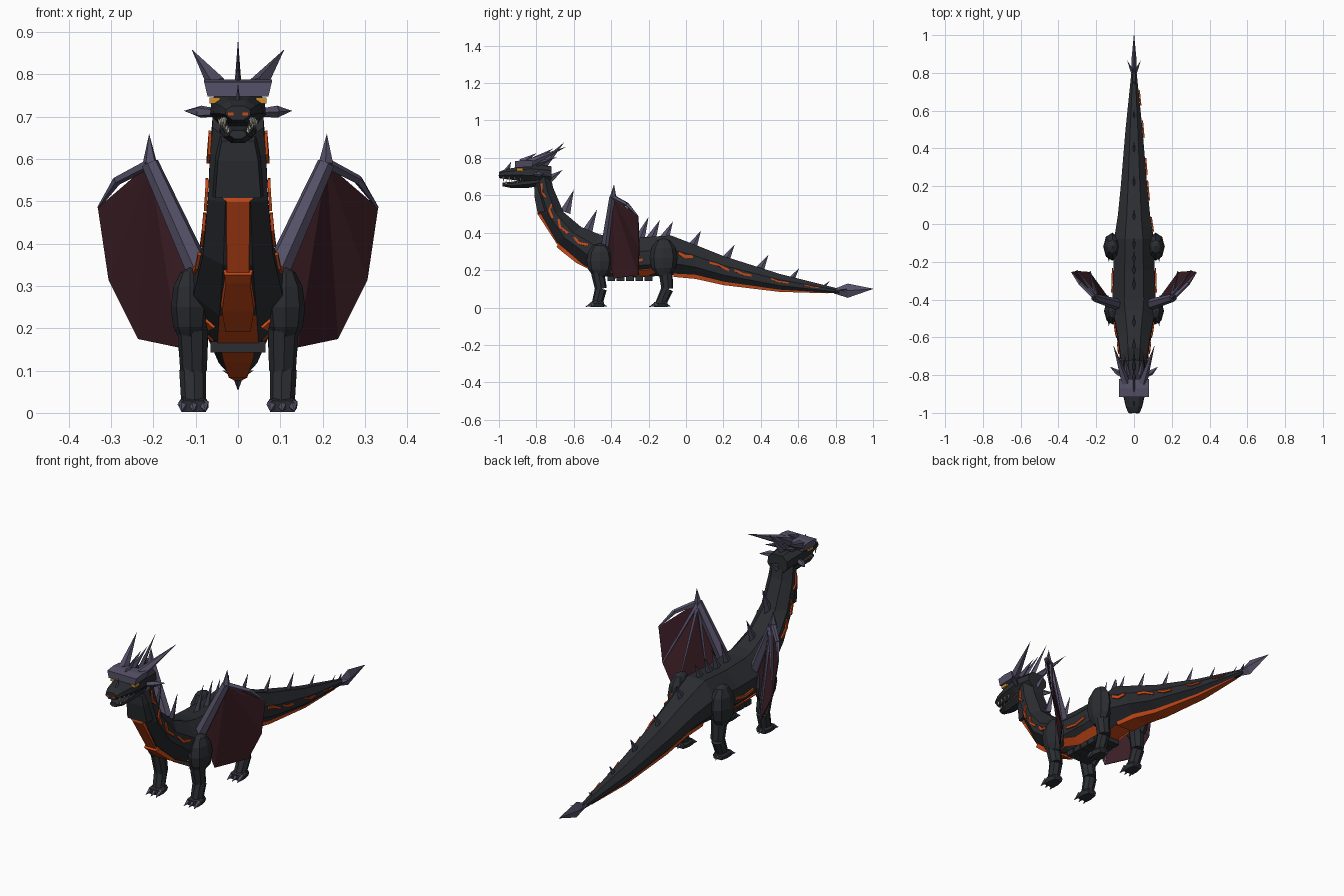
import bpy, bmesh, math
from mathutils import Vector, Matrix

if "Cube" in bpy.data.objects:
    bpy.data.objects.remove(bpy.data.objects["Cube"])


def material(name, rgb):
    m = bpy.data.materials.new(name)
    m.diffuse_color = (*rgb, 1)
    m.use_nodes = True
    m.node_tree.nodes["Principled BSDF"].inputs["Base Color"].default_value = m.diffuse_color
    return m


HIDE = material("charcoal_hide", (0.024, 0.026, 0.031))
HORN = material("purple_grey_horn", (0.094, 0.083, 0.140))
SKIN = material("maroon_membrane", (0.043, 0.012, 0.018))
LAVA = material("ember_orange", (0.60, 0.068, 0.009))
GOLD = material("gold_eye", (0.62, 0.27, 0.03))
BONE = material("pale_tooth", (0.50, 0.47, 0.40))


def finish(name, bm, *mats, thick=0):
    bmesh.ops.recalc_face_normals(bm, faces=bm.faces)
    me = bpy.data.meshes.new(name)
    bm.to_mesh(me)
    bm.free()
    ob = bpy.data.objects.new(name, me)
    bpy.context.collection.objects.link(ob)
    for m in mats:
        me.materials.append(m)
    if thick:
        mod = ob.modifiers.new("thickness", "SOLIDIFY")
        mod.thickness, mod.offset = thick, 0
    return ob


def limb(bm, p0, p1, r0, r1, sides=6, flat=1.0):
    """Tapered prism between two points; r1 = 0 gives a spike."""
    p0, p1 = Vector(p0), Vector(p1)
    d = p1 - p0
    q = d.to_track_quat('Z', 'X').to_matrix().to_4x4()
    bmesh.ops.create_cone(bm, cap_ends=True, segments=sides, radius1=r0, radius2=r1, depth=d.length,
                          matrix=Matrix.Translation((p0 + p1) / 2) @ q @ Matrix.Diagonal((1, flat, 1, 1)))


def box(bm, c, size):
    bmesh.ops.create_cube(bm, size=1, matrix=Matrix.Translation(c) @ Matrix.Diagonal((*size, 1)))


def loft(bm, rings):
    """Skin closed rings of points and cap both ends; returns the faces by segment."""
    vs = [[bm.verts.new(p) for p in r] for r in rings]
    n = len(vs[0])
    out = [[bm.faces.new((a[k], a[(k + 1) % n], b[(k + 1) % n], b[k])) for k in range(n)]
           for a, b in zip(vs, vs[1:])]
    bm.faces.new(vs[0])
    bm.faces.new(vs[-1])
    return out


# Neck, body and tail: (bottom y, bottom z, top y, top z, half width)
SPINE = [(-.81, .65, -.73, .73, .060), (-.80, .60, -.71, .64, .066), (-.775, .50, -.655, .51, .071),
         (-.69, .35, -.56, .43, .083), (-.55, .23, -.46, .39, .105), (-.42, .165, -.40, .38, .115),
         (-.25, .16, -.25, .375, .110), (-.08, .175, -.08, .385, .105), (.05, .165, .05, .335, .085),
         (.20, .13, .20, .275, .070), (.50, .09, .50, .18, .045), (.82, .075, .82, .10, .012)]
PROFILE = [(.42, 0), (1, .3), (1, .65), (.45, 1), (-.45, 1), (-1, .65), (-1, .3), (-.42, 0)]


def at(i, u, v, out=0):
    """Point on the body: i along the spine, u across, v from bottom to top."""
    k = min(int(i), len(SPINE) - 2)
    a = [p + (q - p) * (i - k) for p, q in zip(SPINE[k], SPINE[k + 1])]
    return Vector((a[4] * u + math.copysign(out, u), a[0] + (a[2] - a[0]) * v, a[1] + (a[3] - a[1]) * v))


bm = bmesh.new()
segments = loft(bm, [[at(i, u, v) for u, v in PROFILE] for i in range(len(SPINE))])
for k in (4, 5, 6):                      # glow between the belly ribs
    segments[k][7].material_index = 1
finish("body", bm, HIDE, LAVA)

# Glowing chest plates, each with a wide upper lip, and the tail underside
bm = bmesh.new()
for rows in ([(1.85, .68, -.12), (2.0, .42, -.15), (3.15, .34, -.09)],
             [(3.1, .42, -.14), (3.25, .36, -.14), (3.8, .42, -.10), (4.45, .30, -.05)],
             [(7.1, .50, -.05), (8, .54, -.07), (9, .54, -.07), (10, .54, -.07), (10.8, .5, -.05)]):
    loft(bm, [[at(i, w, .06), at(i, w * .9, o), at(i, -w * .9, o), at(i, -w, .06)] for i, w, o in rows])
finish("glowing_underside_plates", bm, LAVA)

# Dark throat plate and belly ribs
bm = bmesh.new()
loft(bm, [[at(i, w, .2), at(i, w * .9, o), at(i, -w * .9, o), at(i, -w, .2)]
          for i, w, o in [(.1, .7, -.03), (1, .8, -.12), (1.9, .85, -.14)]])
for k in range(5):
    box(bm, (0, -.40 + k * .05, .156), (.13 - .004 * k, .042, .026))
finish("throat_and_belly_plates", bm, HIDE)

# Glowing cracks along the flanks: half height, then points (along, up)
bm = bmesh.new()
CRACKS = [(.05, [(.3, .42), (1, .33), (1.25, .48)]), (.05, [(1.6, .62), (1.85, .42), (2.2, .36)]),
          (.045, [(2.3, .55), (2.6, .40), (2.95, .50)]), (.04, [(3.2, .52), (3.5, .45), (3.8, .56)]),
          (.075, [(4.5, .10), (5, .19), (5.5, .11), (6.3, .11), (6.6, .19), (6.9, .22)]),
          (.03, [(5.3, .42), (5.7, .38), (6.1, .44)])]
TAIL = [(.045, p) for p in ([(7.3, .6), (7.6, .55), (7.9, .62)], [(8.5, .6), (8.8, .62), (9.1, .52)],
                            [(9.2, .58), (9.35, .5), (9.5, .52)], [(9.85, .6), (9.97, .52), (10.15, .55)],
                            [(10.4, .6), (10.55, .5), (10.65, .56)])]
for s, lines in ((1, CRACKS + TAIL), (-1, CRACKS)):
    for half, line in lines:
        pairs = []
        for i, v in line:
            pairs.append([bm.verts.new(at(i, s * min(1, .42 + .58 * h / .3), h, .004)) for h in (v - half, v + half)])
        for a, b in zip(pairs, pairs[1:]):
            bm.faces.new((a[0], a[1], b[1], b[0]))
finish("glowing_cracks", bm, LAVA, thick=.007)

# Back spikes: base y, base z, tip y, tip z
bm = bmesh.new()
for y0, z0, y1, z1 in [(-.645, .52, -.60, .63), (-.53, .41, -.475, .525), (-.33, .37, -.27, .49),
                       (-.25, .37, -.20, .485), (-.19, .37, -.14, .468), (-.12, .37, -.07, .46),
                       (.03, .33, .08, .41), (.21, .265, .26, .335), (.39, .205, .44, .28),
                       (.56, .155, .605, .21), (.73, .115, .77, .143)]:
    limb(bm, (0, y0, z0 - .01), (0, y1, z1), min(.028, (z1 - z0) * .34), 0, 4, .35)
finish("back_spikes", bm, HORN)

# Tail blade with side barbs
bm = bmesh.new()
loft(bm, [[(w, y, z), (0, y, z + h), (-w, y, z), (0, y, z - h)]
          for y, z, w, h in [(.79, .087, .012, .012), (.865, .09, .014, .038), (1, .10, .001, .001)]])
for s in (1, -1):
    limb(bm, (0, .79, .088), (s * .037, .867, .10), .012, 0, 4)
finish("tail_blade", bm, HORN)

# Legs: hip centre, hip radii, leg joints (y, z, radius) and foot, mirrored
LEGS = {"front": ((.113, -.46, .25), (.046, .072, .095), [(-.475, .20, .036), (-.455, .10, .032), (-.475, .02, .029)]),
        "rear": ((.115, -.12, .265), (.048, .074, .108), [(-.11, .20, .038), (-.10, .10, .032), (-.135, .02, .029)])}
for label, (hip, radii, joints) in LEGS.items():
    bm, claws = bmesh.new(), bmesh.new()
    for s in (1, -1):
        bmesh.ops.create_uvsphere(bm, u_segments=8, v_segments=6, radius=1, matrix=Matrix.Translation(
            (s * hip[0], hip[1], hip[2])) @ Matrix.Diagonal((*radii, 1)))
        for (y0, z0, r0), (y1, z1, r1) in zip(joints, joints[1:]):
            limb(bm, (s * .107, y0, z0), (s * .105, y1, z1), r0, r1, 8)
        fy = joints[-1][0]
        loft(bm, [[(s * .105 + w * .8, y, .002), (s * .105 + w, y, h * .6), (s * .105 + w * .7, y, h),
                   (s * .105 - w * .7, y, h), (s * .105 - w, y, h * .6), (s * .105 - w * .8, y, .002)]
                  for y, w, h in [(fy + .036, .026, .03), (fy, .036, .04), (fy - .036, .034, .028)]])
        for dx in (-.024, 0, .024):
            limb(claws, (s * .105 + dx, fy - .022, .02), (s * .105 + dx * 1.2, fy - .064, .003), .014, 0, 5)
        limb(claws, (s * .105, fy + .03, .015), (s * .105, fy + .055, .004), .009, 0, 5)
    finish(label + "_legs", bm, HIDE)
    finish(label + "_claws", claws, HORN)

# Wings: membrane fan from the wrist, with the arm in front and fingers behind
WRIST, KNUCKLE, ROOT = (.208, -.39, .59), (.285, -.315, .55), (.09, -.425, .33)
EDGE = [(.25, -.345, .54), (.33, -.255, .485), (.305, -.25, .315), (.235, -.255, .175), (.14, -.385, .155), ROOT]
membrane, bones = bmesh.new(), bmesh.new()
for s in (1, -1):
    def side(p):
        return Vector((s * p[0], p[1], p[2]))
    w = membrane.verts.new(side(WRIST))
    rim = [membrane.verts.new(side(p)) for p in EDGE]
    for a, b in zip(rim, rim[1:]):
        membrane.faces.new((w, a, b))
    limb(bones, side(ROOT), side(WRIST), .030, .021, 6)
    limb(bones, side(WRIST), side((.21, -.385, .66)), .018, 0, 5)
    limb(bones, side(WRIST), side(KNUCKLE), .013, .011, 5)
    limb(bones, side(KNUCKLE), side(EDGE[1]), .011, .003, 5)
    behind = Vector((-s * .008, .010, 0))
    for p in EDGE[2:5]:
        limb(bones, side(WRIST) + behind, side(p) + behind * .35, .010, .003, 4)
finish("wing_membranes", membrane, SKIN, thick=.004)
finish("wing_bones", bones, HORN)

# Skull and lower jaw
bm = bmesh.new()
for rows in ([(-.72, .665, .755, .055), (-.83, .665, .768, .066), (-.905, .68, .750, .058),
              (-.97, .687, .738, .043), (-1, .692, .725, .030)],
             [(-.76, .655, .70, .045), (-.84, .640, .69, .042), (-.93, .638, .672, .033), (-.98, .648, .668, .020)]):
    loft(bm, [[(w * u, y, z0 + (z1 - z0) * v) for u, v in
               [(.45, 0), (1, .4), (.95, .75), (.5, 1), (-.5, 1), (-.95, .75), (-1, .4), (-.45, 0)]]
              for y, z0, z1, w in rows])
finish("head", bm, HIDE)

# Brow crest, horns and cheek spikes
bm = bmesh.new()
loft(bm, [[(.072, y, z0), (.080, y, z1), (-.080, y, z1), (-.072, y, z0)]
          for y, z0, z1 in [(-.915, .748, .782), (-.87, .75, .788), (-.82, .752, .785)]])
for y0, z0, y1, z1, r in [(-.955, .735, -.935, .780, .014), (-.88, .775, -.80, .825, .020),
                          (-.83, .775, -.71, .85, .022), (-.77, .755, -.65, .885, .024),
                          (-.725, .69, -.66, .735, .020)]:
    limb(bm, (0, y0, z0), (0, y1, z1), r, 0, 4, .4)
for s in (1, -1):
    limb(bm, (s * .045, -.84, .77), (s * .11, -.64, .86), .025, 0, 5)
    limb(bm, (s * .035, -.80, .765), (s * .050, -.69, .805), .016, 0, 4)
    limb(bm, (s * .052, -.81, .71), (s * .09, -.785, .712), .010, .015, 5)
    limb(bm, (s * .09, -.785, .712), (s * .128, -.755, .714), .015, 0, 5)
finish("crest_and_horns", bm, HORN)

# Eyes, nostrils and teeth
eyes, nostrils, teeth = bmesh.new(), bmesh.new(), bmesh.new()
for s in (1, -1):
    box(eyes, (s * .055, -.89, .738), (.024, .035, .014))
    box(nostrils, (s * .017, -.998, .706), (.013, .008, .007))
    for k in range(4):
        y, x = -.975 + k * .03, s * (.031 + k * .004)
        limb(teeth, (x, y, .70), (x, y, .670), .006, 0, 4)
        limb(teeth, (x * .75, y + .015, .662), (x * .8, y + .012, .685), .005, 0, 4)
finish("eyes", eyes, GOLD)
finish("nostrils", nostrils, LAVA)
finish("teeth", teeth, BONE)
